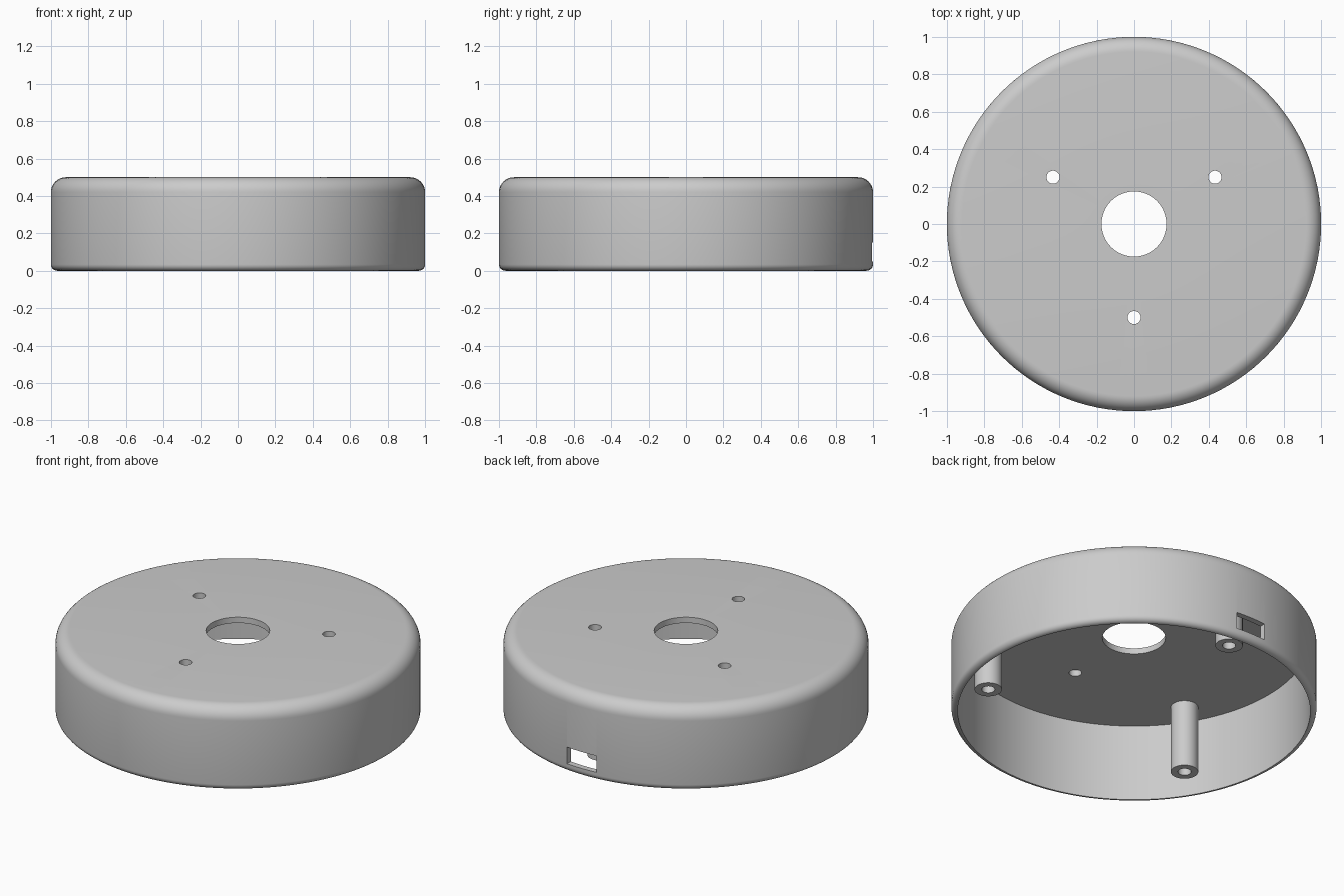
import bpy, bmesh
from math import sin, cos, pi, radians
from mathutils import Vector

cube = bpy.data.objects.get("Cube")
if cube:
    bpy.data.objects.remove(cube)

# Main sizes
HEIGHT, WALL_IN, CEILING = 0.5, 0.965, 0.465
TOP_FILLET, RIM_FILLET = 0.08, 0.034
CENTRE_R, SCREW_R = 0.174, 0.035
POST_RING, POST_R, BORE_R, POST_BOTTOM, BORE_TOP = 0.81, 0.075, 0.036, 0.058, 0.4

grey = bpy.data.materials.new("grey plastic")
grey.use_nodes = True
COLOUR = (0.6, 0.6, 0.6, 1)
grey.diffuse_color = COLOUR
grey.node_tree.nodes["Principled BSDF"].inputs["Base Color"].default_value = COLOUR


def arc(cx, cz, r, start, end, steps):
    """Points of a fillet, angles in degrees."""
    angles = [radians(start + (end - start) * i / steps) for i in range(steps + 1)]
    return [(cx + r * cos(a), cz + r * sin(a)) for a in angles]


def lathe(name, profile, segments, location=(0, 0, 0)):
    """Revolve a closed (radius, z) profile; radius 0 points become poles."""
    bm = bmesh.new()
    verts = [bm.verts.new((r, 0, z)) for r, z in profile]
    edges = [bm.edges.new((verts[i - 1], verts[i])) for i in range(len(verts))]
    bmesh.ops.spin(bm, geom=verts + edges, cent=(0, 0, 0), axis=(0, 0, 1),
                   angle=2 * pi, steps=segments, use_merge=True)
    bmesh.ops.remove_doubles(bm, verts=bm.verts, dist=1e-5)
    bmesh.ops.dissolve_degenerate(bm, edges=bm.edges, dist=1e-6)
    bmesh.ops.delete(bm, geom=[e for e in bm.edges if not e.link_faces], context='EDGES')
    bmesh.ops.recalc_face_normals(bm, faces=bm.faces)
    mesh = bpy.data.meshes.new(name)
    bm.to_mesh(mesh)
    bm.free()
    mesh.materials.append(grey)
    obj = bpy.data.objects.new(name, mesh)
    obj.location = location
    bpy.context.collection.objects.link(obj)
    return obj


def activate(obj):
    bpy.ops.object.select_all(action='DESELECT')
    obj.select_set(True)
    bpy.context.view_layer.objects.active = obj


def cut(target, cutter):
    """Subtract the cutter from the target, then discard it."""
    cutter.hide_render = True
    cutter.data.materials.clear()
    cutter.data.materials.append(grey)
    mod = target.modifiers.new("cut", 'BOOLEAN')
    mod.operation, mod.solver, mod.object = 'DIFFERENCE', 'EXACT', cutter
    activate(target)
    bpy.ops.object.modifier_apply(modifier=mod.name)
    bpy.data.objects.remove(cutter)


def ring(radius, first_angle):
    """Three evenly spaced positions around the axis."""
    for i in range(3):
        a = radians(first_angle + 120 * i)
        yield Vector((radius * cos(a), radius * sin(a), 0))


# Round cover: thin wall, filleted top and rim, centre opening
profile = [(CENTRE_R, CEILING), (WALL_IN, CEILING), (WALL_IN, 0)]
profile += arc(1 - RIM_FILLET, RIM_FILLET, RIM_FILLET, -90, 0, 6)
profile += arc(1 - TOP_FILLET, HEIGHT - TOP_FILLET, TOP_FILLET, 0, 90, 10)
profile += [(CENTRE_R, HEIGHT)]
cover = lathe("cover", profile, 128)

# Screw holes through the top
for spot in ring(0.5, 30):
    bpy.ops.mesh.primitive_cylinder_add(vertices=32, radius=SCREW_R, depth=0.2,
                                        location=spot + Vector((0, 0, HEIGHT)))
    cut(cover, bpy.context.object)

# Cable slot through the back wall
bpy.ops.mesh.primitive_cube_add(size=1, location=(0, 1, 0.1))
slot = bpy.context.object
slot.scale = (0.196, 0.3, 0.1)
cut(cover, slot)

# Hollow mounting posts hanging from the ceiling
post_profile = [(0, BORE_TOP), (BORE_R, BORE_TOP), (BORE_R, POST_BOTTOM),
                (POST_R, POST_BOTTOM), (POST_R, CEILING), (0, CEILING)]
posts = [lathe(f"mounting_post_{i + 1}", post_profile, 40, spot)
         for i, spot in enumerate(ring(POST_RING, 90))]

for obj in [cover] + posts:
    activate(obj)
    bpy.ops.object.shade_smooth_by_angle(angle=radians(30))
